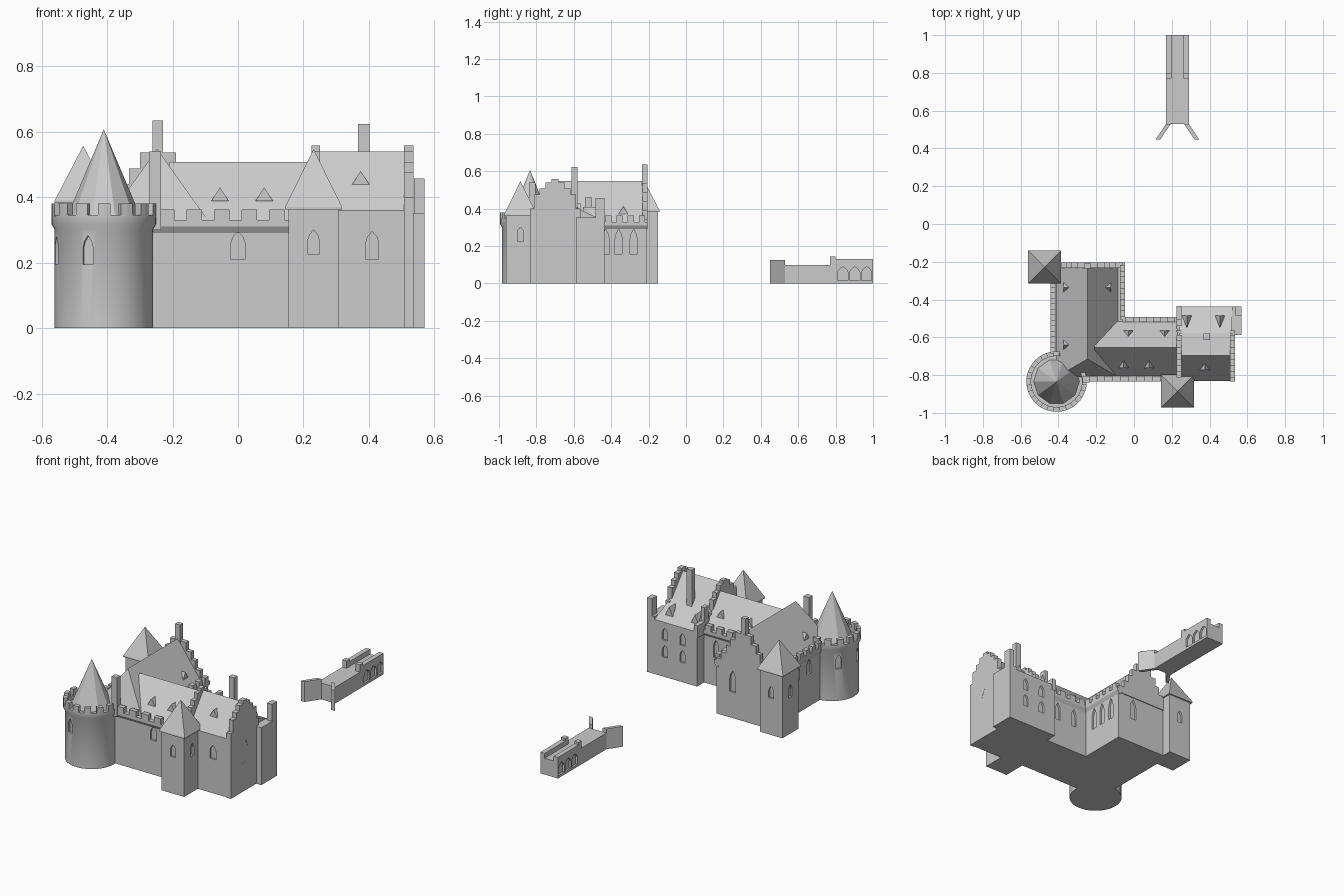
import bpy, bmesh, math
from mathutils import Vector

if "Cube" in bpy.data.objects:
    bpy.data.objects.remove(bpy.data.objects["Cube"])

S, E, N, W = -90, 0, 90, 180


def finish(bm, name):
    bmesh.ops.recalc_face_normals(bm, faces=bm.faces)
    me = bpy.data.meshes.new(name)
    bm.to_mesh(me)
    bm.free()
    ob = bpy.data.objects.new(name, me)
    bpy.context.collection.objects.link(ob)
    return ob


def prism(bm, pts, vec):
    a = [bm.verts.new(p) for p in pts]
    b = [bm.verts.new(Vector(p) + Vector(vec)) for p in pts]
    bm.faces.new(a)
    bm.faces.new(b[::-1])
    for i in range(len(a)):
        j = (i + 1) % len(a)
        bm.faces.new((a[i], b[i], b[j], a[j]))


def box(bm, x0, x1, y0, y1, z0, z1):
    prism(bm, [(x0, y0, z0), (x1, y0, z0), (x1, y1, z0), (x0, y1, z0)], (0, 0, z1 - z0))


def boxes(name, *bs):
    bm = bmesh.new()
    for b in bs:
        box(bm, *b)
    return finish(bm, name)


def hull(name, *groups):
    bm = bmesh.new()
    for g in groups:
        bmesh.ops.convex_hull(bm, input=[bm.verts.new(p) for p in g])
    return finish(bm, name)


def carve(ob, windows, depth=0.012):
    """Recess pointed-arch windows: (x, y, sill z, width, height, facing angle)."""
    bm = bmesh.new()
    for x, y, z, w, h, ang in windows:
        a = math.radians(ang)
        n, t = Vector((math.cos(a), math.sin(a), 0)), Vector((-math.sin(a), math.cos(a), 0))
        prof = [(-.5, 0), (.5, 0), (.5, .6), (.36, .8), (0, 1), (-.36, .8), (-.5, .6)]
        pts = [Vector((x, y, z)) - n * depth + t * (u * w) + Vector((0, 0, v * h)) for u, v in prof]
        prism(bm, pts, n * (depth + .03))
    cut = finish(bm, "window_cutter")
    cut.hide_render = True
    m = ob.modifiers.new("windows", 'BOOLEAN')
    m.operation, m.solver, m.object = 'DIFFERENCE', 'EXACT', cut
    bpy.context.view_layer.objects.active = ob
    bpy.ops.object.modifier_apply(modifier=m.name)
    bpy.data.objects.remove(cut)


def parapet(name, start, length, ang, count):
    """Corbelled battlement; start lies on the wall face, ang is the outward direction."""
    a = math.radians(ang)
    n, t = Vector((math.cos(a), math.sin(a), 0)), Vector((abs(math.sin(a)), abs(math.cos(a)), 0))
    o = Vector((*start, 0))
    bm = bmesh.new()
    sect = [(-.015, .29), (0, .29), (.013, .31), (.013, .33), (-.015, .33)]
    prism(bm, [o + n * u + Vector((0, 0, z)) for u, z in sect], t * length)
    pitch = length / count
    for i in range(count):
        q = o + t * (pitch * (i + .22))
        prism(bm, [q + n * u + Vector((0, 0, z)) for u, z in
                   [(-.015, .33), (.013, .33), (.013, .363), (-.015, .363)]], t * pitch * .56)
    finish(bm, name)


def stepped(steps, c, z0):
    """Crow-step outline from (half width, top) pairs, widest first."""
    right, z = [], z0
    for hw, top in steps:
        right += [(c + hw, z), (c + hw, top)]
        z = top
    return right + [(2 * c - u, v) for u, v in right[::-1]]


def dormer(x, y, z, ang, w=.027, h=.042, d=.04):
    a = math.radians(ang)
    n, t = Vector((math.cos(a), math.sin(a), 0)), Vector((-math.sin(a), math.cos(a), 0))
    p, up = Vector((x, y, z)), Vector((0, 0, h))
    return [p + t * w, p - t * w, p + up, p - n * d + up, p - n * d]


# main walls
west = boxes("west_wing_walls", (-.43, -.06, -.82, -.21, 0, .32))
carve(west, [(-.06, y, .155, .038, .135, E) for y in (-.43, -.36, -.28)]
      + [(-.17, -.21, .16, .04, .13, N)]
      + [(-.43, y, .2, .04, .09, W) for y in (-.36, -.47, -.58)])
mid = boxes("middle_wing_walls", (-.28, .24, -.82, -.505, 0, .32))
carve(mid, [(x, -.82, .21, .042, .085, S) for x in (-.16, 0)]
      + [(x, -.505, .17, .035, .11, N) for x in (.03, .15)])
east = boxes("east_wing_walls", (.23, .535, -.83, -.437, 0, .335))
carve(east, [(.41, -.83, .21, .04, .085, S)]
      + [(x, -.437, z, .036, .075, N) for x in (.33, .45) for z in (.12, .225)])

# roofs
hull("west_wing_roof", [(x, y, .32) for x in (-.41, -.085) for y in (-.81, -.21)]
     + [(-.247, -.715, .547), (-.247, -.21, .547)])
bm = bmesh.new()
prism(bm, [(-.21, -.81, .325), (-.21, -.655, .507), (-.21, -.515, .325)], (.44, 0, 0))
finish(bm, "middle_wing_roof")
bm = bmesh.new()
prism(bm, [(.24, -.83, .335), (.24, -.83, .36), (.24, -.695, .54), (.24, -.58, .4),
           (.24, -.437, .335)], (.28, 0, 0))
finish(bm, "east_wing_roof")

# roof dormers
hull("dormers",
     *[dormer(x, -.762, .388, S) for x in (-.055, .08)],
     *[dormer(x, -.565, .388, N) for x in (-.03, .162)],
     dormer(.375, -.773, .438, S),
     *[dormer(x, -.485, .355, N, .026, .055, .065) for x in (.28, .455)],
     *[dormer(-.372, y, .37, W) for y in (-.335, -.64)],
     dormer(-.122, -.335, .37, E))

# crow-stepped gables
bm = bmesh.new()
prism(bm, [(x, -.232, z) for x, z in stepped(
    [(.185, .345), (.15, .39), (.115, .44), (.088, .487), (.055, .537)], -.245, .3)], (0, .027, 0))
finish(bm, "north_gable")
esteps = [(.135, .4), (.113, .475), (.082, .508), (.05, .54), (.018, .558)]
bm = bmesh.new()
prism(bm, [(.507, y, z) for y, z in stepped(esteps, -.7, 0)], (.029, 0, 0))
carve(finish(bm, "east_gable"), [(.536, -.7, .175, .055, .145, E)])
bm = bmesh.new()
prism(bm, [(.225, y, z) for y, z in stepped(esteps, -.7, .3)], (.026, 0, 0))
box(bm, .225, .251, -.57, -.435, .3, .375)
box(bm, .225, .251, -.54, -.503, .37, .46)
finish(bm, "inner_gable")

# chimneys
boxes("chimneys", (-.262, -.229, -.236, -.206, .5, .635), (.367, .402, -.613, -.58, .36, .623),
      (-.272, -.236, -.84, -.805, .3, .54))

# corner buttress block
boxes("corner_buttress", (.52, .57, -.588, -.437, 0, .352), (.538, .57, -.485, -.437, .35, .457))

# battlements
parapet("south_battlement", (-.26, -.82), .42, S, 5)
parapet("middle_north_battlement", (-.06, -.505), .29, N, 4)
parapet("west_battlement", (-.43, -.70), .41, W, 7)
parapet("courtyard_battlement", (-.06, -.505), .3, E, 5)

# square towers
for name, cx, cy, eave, top, dirs in (("south_tower", .231, -.885, .37, .547, (S, E, W)),
                                      ("northwest_tower", -.473, -.228, .39, .557, (N, W, S))):
    b = .077
    tower = boxes(name, (cx - b, cx + b, cy - b, cy + b, 0, eave - .005))
    carve(tower, [(cx + b * round(math.cos(math.radians(a))), cy + b * round(math.sin(math.radians(a))),
                   .225, .034, .075, a) for a in dirs])
    r = .087
    ring = [(cx + i * r, cy + j * r) for i in (-1, 1) for j in (-1, 1)]
    hull(name + "_roof", [(x, y, eave) for x, y in ring] + [(cx, cy, top)],
         [(x, y, z) for x, y in ring for z in (eave - .008, eave)])

# round tower
TX, TY = -.41, -.834
bm = bmesh.new()
prof = [(0, 0), (.15, 0), (.15, .3), (.16, .318), (.16, .345), (.135, .345), (.135, .32), (0, .32)]
vs = [bm.verts.new((TX + r, TY, z)) for r, z in prof]
es = [bm.edges.new(p) for p in zip(vs, vs[1:])]
bmesh.ops.spin(bm, geom=vs + es, cent=(TX, TY, 0), axis=(0, 0, 1), angle=math.tau, steps=40)
bmesh.ops.remove_doubles(bm, verts=bm.verts, dist=1e-4)
rt = finish(bm, "round_tower")
carve(rt, [(TX + .15 * math.cos(math.radians(a)), TY + .15 * math.sin(math.radians(a)),
            .195, .032, .088, a) for a in (-109, -165, -221)])
rt.select_set(True)
bpy.ops.object.shade_smooth_by_angle(angle=math.radians(30))

# round tower merlons
bm = bmesh.new()
for i in range(14):
    a0 = math.tau * (i + .25) / 14
    angs = [a0, a0 + .12, a0 + .24]
    prism(bm, [(TX + r * math.cos(a), TY + r * math.sin(a), .34) for r, aa in
               ((.16, angs), (.135, angs[::-1])) for a in aa], (0, 0, .04))
finish(bm, "round_tower_merlons")

# round tower spire
hull("round_tower_spire", [(TX + .122 * math.cos(math.tau * i / 10), TY + .122 * math.sin(math.tau * i / 10), .318)
                           for i in range(10)] + [(TX, TY, .607)])

# bridge with arched niches
BX = .23
bridge = boxes("bridge", (BX - .06, BX + .06, .53, 1, 0, .1))
carve(bridge, [(BX + s * .06, y, .015, .054, .075, E if s > 0 else W)
               for s in (-1, 1) for y in (.838, .902, .966)])
sides = []
for s in (-1, 1):
    x0, x1 = sorted((BX + s * .06, BX + s * .031))
    sides += [(x0, x1, .77, 1, .1, .13), (x0, x1, .77, .8, .13, .145)]
boxes("bridge_parapets", *sides)

# flared bridge wing walls
bm = bmesh.new()
for s in (-1, 1):
    prism(bm, [(BX + s * x, y, 0) for x, y in ((.06, .53), (.115, .448), (.09, .448), (.035, .53))], (0, 0, .125))
finish(bm, "bridge_wing_walls")
